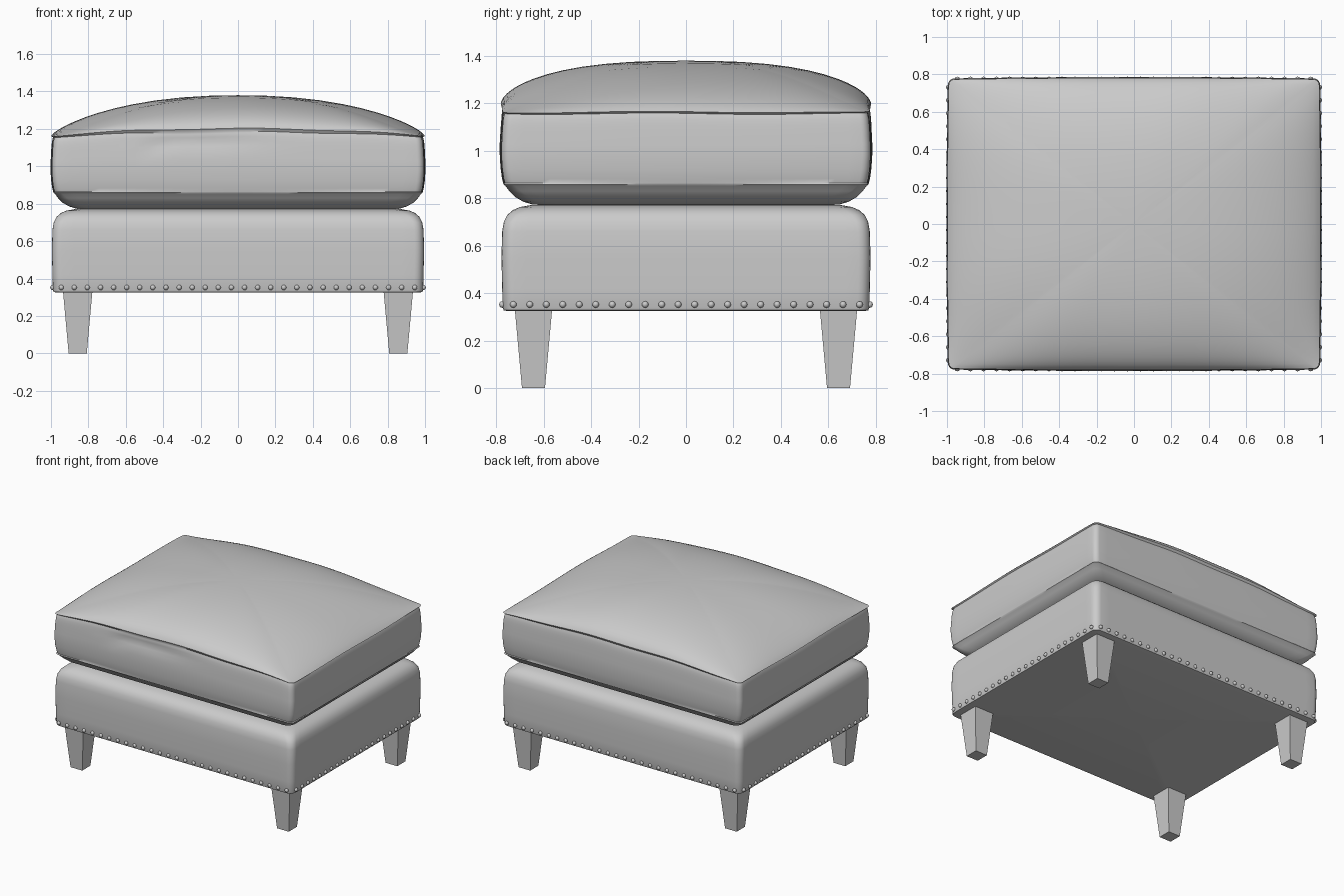
import bpy, bmesh, math
from mathutils import Matrix, Vector

if "Cube" in bpy.data.objects:
    bpy.data.objects.remove(bpy.data.objects["Cube"])

# Colours
def colour(name, c):
    m = bpy.data.materials.new(name)
    m.diffuse_color = (*c, 1)
    m.use_nodes = True
    m.node_tree.nodes["Principled BSDF"].inputs["Base Color"].default_value = m.diffuse_color
    return m

GREY = colour("plain grey", (0.6, 0.6, 0.6))
HX, HY = 0.992, 0.775


def finish(bm, name, angle=40):
    bmesh.ops.recalc_face_normals(bm, faces=bm.faces)
    me = bpy.data.meshes.new(name)
    bm.to_mesh(me)
    bm.free()
    ob = bpy.data.objects.new(name, me)
    bpy.context.collection.objects.link(ob)
    me.materials.append(GREY)
    bpy.ops.object.select_all(action='DESELECT')
    ob.select_set(True)
    bpy.context.view_layer.objects.active = ob
    bpy.ops.object.shade_smooth_by_angle(angle=math.radians(angle))
    return ob


def outline(inset, r, n=28, arc=5):
    """Rounded rectangle, always the same number of points."""
    hx, hy = HX - inset, HY - inset
    pts = []
    corners = [(1, 1), (-1, 1), (-1, -1), (1, -1)]
    for i, (sx, sy) in enumerate(corners):
        cx, cy = sx * (hx - r), sy * (hy - r)
        for k in range(arc + 1):
            a = math.pi / 2 * (i + k / arc)
            pts.append(Vector((cx + r * math.cos(a), cy + r * math.sin(a))))
        nx, ny = corners[(i + 1) % 4]
        a = math.pi / 2 * (i + 1)
        end = Vector((nx * (hx - r) + r * math.cos(a), ny * (hy - r) + r * math.sin(a)))
        start = pts[-1].copy()
        pts += [start.lerp(end, k / n) for k in range(1, n)]
    return pts


def loft(name, rings, bottom, top, angle=40):
    """Skin a stack of equal rings and close it with two centre points."""
    bm = bmesh.new()
    vs = [[bm.verts.new(p) for p in ring] for ring in rings]
    n = len(vs[0])
    for a, b in zip(vs, vs[1:]):
        for i in range(n):
            j = (i + 1) % n
            bm.faces.new((a[i], a[j], b[j], b[i]))
    for ring, z in ((vs[0], bottom), (vs[-1], top)):
        c = bm.verts.new((0, 0, z))
        for i in range(n):
            bm.faces.new((ring[i], ring[(i + 1) % n], c))
    return finish(bm, name, angle)


# Upholstered base: flat underside, rounded shoulders, faint crown
rings = [[(p.x, p.y, z) for p in outline(d, r)] for d, r, z in (
    (0.02, 0.04, 0.325), (0.006, 0.045, 0.328), (0.002, 0.05, 0.34), (0, 0.05, 0.42),
    (-0.003, 0.05, 0.55), (0, 0.05, 0.66), (0.007, 0.05, 0.70), (0.022, 0.055, 0.73),
    (0.045, 0.06, 0.75), (0.075, 0.065, 0.763), (0.12, 0.07, 0.771))]
edge = outline(0.12, 0.07)
for s in (0.85, 0.6, 0.3):
    rings.append([(p.x * s, p.y * s, 0.771 + 0.014 * (1 - s * s)) for p in edge])
loft("base", rings, 0.325, 0.785)


# Loose cushion: tucked bottom, boxed band with two seams, domed top
def seam(p):
    u = p.x / HX
    return 1.16 + 0.03 * (1 - min(1, u * u)) + 0.003 * math.sin(9 * p.x + 7 * p.y)


def bulge(p, amount):
    """Push the middle of each side outwards a little."""
    u, v = p.x / HX, p.y / HY
    return Vector((p.x + amount * u * max(0, 1 - v * v), p.y + amount * v * max(0, 1 - u * u)))


def dent(x, y, z):
    """Fold below the seam on the front of the band."""
    if y > -0.7:
        return 0
    t = (x + 0.45) * 0.8 - (z - 1.09)
    fold = math.exp(-(t / 0.035) ** 2 - ((z - 1.10) / 0.045) ** 2)
    hollow = math.exp(-((x + 0.2) / 0.3) ** 2 - ((z - 1.13) / 0.035) ** 2)
    return 0.01 * fold + 0.012 * hollow


rings = []
edge = outline(0.13, 0.08)
for s in (0.4, 0.75):
    rings.append([(p.x * s, p.y * s, 0.77) for p in edge])
for d, r, z in ((0.13, 0.08, 0.773), (0.09, 0.07, 0.785), (0.055, 0.06, 0.805),
                (0.03, 0.05, 0.83), (0.014, 0.04, 0.852), (0.005, 0.035, 0.859)):
    rings.append([(p.x, p.y, z) for p in outline(d, r)])
BAND = ((0.0, 0.012), (0.06, 0.007), (0.2, 0.001), (0.4, -0.003), (0.55, -0.002), (0.66, 0),
        (0.75, 0.001), (0.83, 0.003), (0.9, 0.005), (0.96, 0.009), (0.985, 0.012))
for t, d in BAND:
    ring = []
    for p in outline(d, 0.035):
        z = 0.864 + t * (seam(p) - 0.864)
        q = bulge(p, 0.008)
        ring.append((q.x, q.y + dent(p.x, p.y, z), z))
    rings.append(ring)
edge = outline(0.002, 0.03)
for s in (1, 0.985, 0.965, 0.94, 0.91, 0.87, 0.82, 0.75, 0.66, 0.56, 0.44, 0.3, 0.15):
    ring = []
    for p in edge:
        q = bulge(p, 0.008) * s
        u, v = abs(p.x * s / HX), abs(p.y * s / HY)
        f = max(0, 1 - u ** 2.2) ** 0.75 * max(0, 1 - v ** 2.5) ** 0.55
        z0 = seam(p)
        ring.append((q.x, q.y, z0 + (1.38 - z0) * f))
    rings.append(ring)
loft("cushion", rings, 0.77, 1.38, 50)

# Nail heads along the lower edge of the base
bm = bmesh.new()


def nail(x, y):
    bmesh.ops.create_uvsphere(bm, u_segments=10, v_segments=6, radius=0.014,
                              matrix=Matrix.Translation((x, y, 0.352)))


for side in (-1, 1):
    for i in range(28):
        nail(-0.945 + 0.07 * i, side * (HY - 0.001))
    for i in range(22):
        nail(side * (HX - 0.001), -0.728 + 0.0695 * i)
finish(bm, "nail_heads", 60)

# Tapered square legs
for sx, side in ((-1, "left"), (1, "right")):
    for sy, end in ((-1, "front"), (1, "back")):
        bm = bmesh.new()
        bmesh.ops.create_cube(bm, size=1)
        for v in bm.verts:
            w = 0.157 if v.co.z > 0 else 0.097
            v.co = (sx * 0.857 + v.co.x * w, sy * 0.643 + v.co.y * w,
                    0.33 if v.co.z > 0 else 0)
        finish(bm, f"{end}_{side}_leg", 30)
